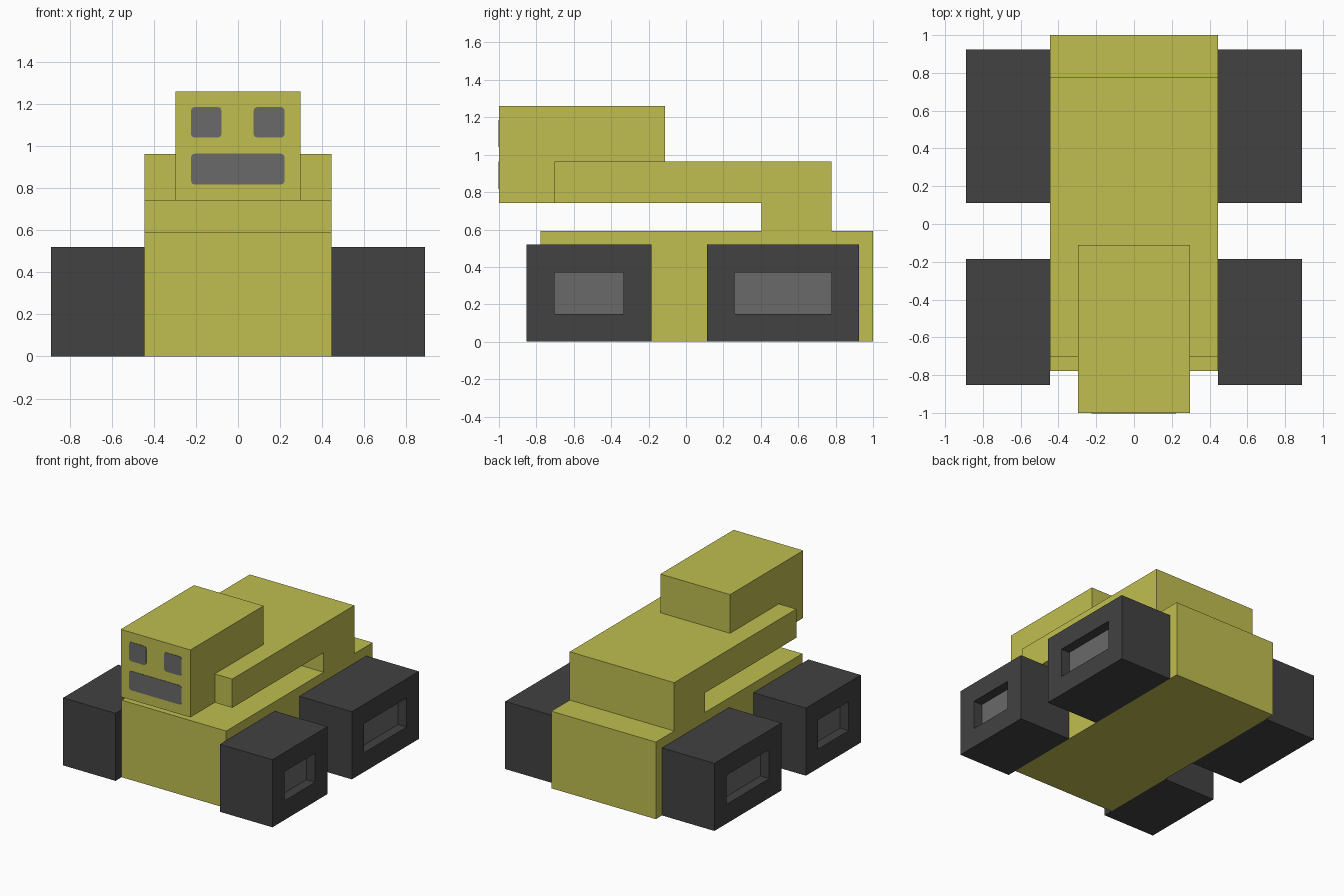
import bpy, bmesh

cube = bpy.data.objects.get("Cube")
if cube:
    bpy.data.objects.remove(cube, do_unlink=True)


def material(name, rgb):
    m = bpy.data.materials.new(name)
    m.use_nodes = True
    m.diffuse_color = (*rgb, 1)
    bsdf = next(n for n in m.node_tree.nodes if n.type == 'BSDF_PRINCIPLED')
    bsdf.inputs["Base Color"].default_value = (*rgb, 1)
    return m


YELLOW = material("olive yellow", (0.527, 0.521, 0.080))
DARK = material("dark grey", (0.054, 0.054, 0.054))
GREY = material("mid grey", (0.144, 0.144, 0.144))


def finish(name, bm, *mats):
    bmesh.ops.recalc_face_normals(bm, faces=bm.faces)
    me = bpy.data.meshes.new(name)
    bm.to_mesh(me)
    bm.free()
    for m in mats:
        me.materials.append(m)
    ob = bpy.data.objects.new(name, me)
    bpy.context.collection.objects.link(ob)
    return ob


def box_mesh(x, y, z):
    """Box spanning the (min, max) ranges x, y and z."""
    bm = bmesh.new()
    bmesh.ops.create_cube(bm, size=1)
    for v in bm.verts:
        for i, (lo, hi) in enumerate((x, y, z)):
            v.co[i] = lo if v.co[i] < 0 else hi
    bm.normal_update()
    return bm


# Lower body and head
finish("body", box_mesh((-.444, .444), (-.778, 1), (0, .592)), YELLOW)
finish("head", box_mesh((-.296, .296), (-1, -.112), (.742, 1.26)), YELLOW)

# Upper deck: side profile with a rear support, extruded across the width
profile = [(-.704, .742), (.405, .742), (.405, .592),
           (.777, .592), (.777, .963), (-.704, .963)]
bm = bmesh.new()
side = bm.faces.new([bm.verts.new((-.444, y, z)) for y, z in profile])
ext = bmesh.ops.extrude_face_region(bm, geom=[side])
bmesh.ops.translate(bm, vec=(.888, 0, 0),
                    verts=[g for g in ext["geom"] if isinstance(g, bmesh.types.BMVert)])
finish("upper_deck", bm, YELLOW)


# Square wheels, each with a recessed grey panel on the outer side
def wheel(name, s, y):
    bm = box_mesh(sorted((s * .444, s * .889)), y, (0, .519))
    outer = max(bm.faces, key=lambda f: s * f.calc_center_median().x)
    bmesh.ops.inset_individual(bm, faces=[outer], thickness=.148, use_even_offset=True)
    panel = bmesh.ops.extrude_discrete_faces(bm, faces=[outer])["faces"][0]
    bmesh.ops.translate(bm, vec=(-s * .074, 0, 0), verts=panel.verts)
    panel.material_index = 1
    finish(name, bm, DARK, GREY)


for label, s in (("left", 1), ("right", -1)):
    wheel(f"front_{label}_wheel", s, (-.852, -.185))
    wheel(f"rear_{label}_wheel", s, (.112, .925))


# Face details: thin plates with slightly rounded corners
def face_plate(name, x, z):
    bm = box_mesh(x, (-1.003, -.998), z)
    edges = [e for e in bm.edges if abs(e.verts[0].co.y - e.verts[1].co.y) > .001]
    bmesh.ops.bevel(bm, geom=edges, offset=.018, segments=2, profile=.5, affect='EDGES')
    finish(name, bm, GREY)


face_plate("left_eye", (.074, .222), (1.04, 1.186))
face_plate("right_eye", (-.224, -.078), (1.04, 1.186))
face_plate("mouth", (-.224, .222), (.817, .964))
